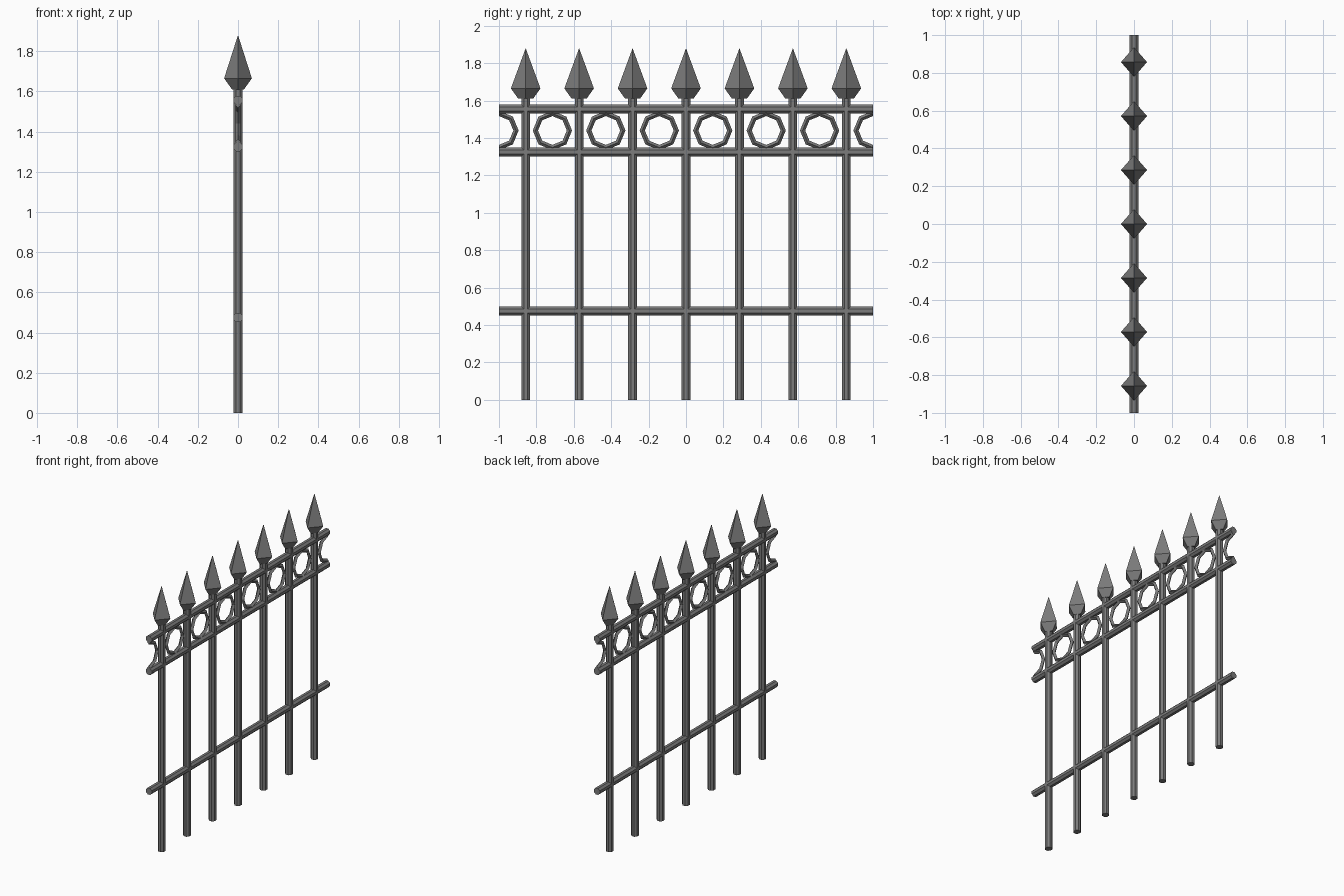
import bpy, bmesh, math
from mathutils import Matrix, Vector

cube = bpy.data.objects.get("Cube")
if cube:
    bpy.data.objects.remove(cube, do_unlink=True)

iron = bpy.data.materials.new("dark_grey_iron")
iron.use_nodes = True
GREY = (0.2, 0.2, 0.2, 1)
iron.diffuse_color = GREY
iron.node_tree.nodes["Principled BSDF"].inputs["Base Color"].default_value = GREY

SPACING = 2 / 7
BAR_R = 0.025
RING_Z = 1.44


def finish(name, bm):
    bmesh.ops.recalc_face_normals(bm, faces=bm.faces)
    mesh = bpy.data.meshes.new(name)
    bm.to_mesh(mesh)
    bm.free()
    mesh.materials.append(iron)
    obj = bpy.data.objects.new(name, mesh)
    bpy.context.collection.objects.link(obj)
    return obj


def octagonal_bar(name, length, centre, along_y=False):
    bm = bmesh.new()
    turn = Matrix.Rotation(math.pi / 8, 4, "Z")
    if along_y:
        turn = Matrix.Rotation(math.pi / 2, 4, "X") @ turn
    bmesh.ops.create_cone(bm, cap_ends=True, segments=8, radius1=BAR_R, radius2=BAR_R,
                          depth=length, matrix=Matrix.Translation(centre) @ turn)
    return finish(name, bm)


def spearhead(name, y):
    # four-sided head: narrow collar, wide shoulder, sharp point
    bm = bmesh.new()
    loops = []
    for rx, ry, z in ((0.03, 0.04, 1.61), (0.069, 0.079, 1.665)):
        loops.append([bm.verts.new((rx * dx, y + ry * dy, z))
                      for dx, dy in ((1, 0), (0, 1), (-1, 0), (0, -1))])
    low, wide = loops
    tip = bm.verts.new((0, y, 1.88))
    bm.faces.new(low)
    for i in range(4):
        j = (i + 1) % 4
        bm.faces.new((low[i], low[j], wide[j], wide[i]))
        bm.faces.new((wide[i], wide[j], tip))
    return finish(name, bm)


def ring(name, y):
    # octagonal ring with a diamond section, trimmed at the panel ends
    bm = bmesh.new()
    section = ((0.105, 0), (0.091, 0.013), (0.077, 0), (0.091, -0.013))
    loops = []
    for k in range(8):
        a = k * math.pi / 4
        loops.append([bm.verts.new((x, y + r * math.cos(a), RING_Z + r * math.sin(a)))
                      for r, x in section])
    for k in range(8):
        a, b = loops[k], loops[(k + 1) % 8]
        for i in range(4):
            j = (i + 1) % 4
            bm.faces.new((a[i], a[j], b[j], b[i]))
    if abs(y) > 0.95:
        side = math.copysign(1, y)
        bmesh.ops.bisect_plane(bm, geom=bm.verts[:] + bm.edges[:] + bm.faces[:],
                               plane_co=Vector((0, side, 0)), plane_no=Vector((0, side, 0)),
                               clear_outer=True)
        bmesh.ops.holes_fill(bm, edges=[e for e in bm.edges if e.is_boundary], sides=4)
    return finish(name, bm)


# uprights with their spearheads
for i in range(7):
    y = (i - 3) * SPACING
    octagonal_bar(f"upright_{i + 1}", 1.63, (0, y, 0.815))
    spearhead(f"spearhead_{i + 1}", y)

# rails
for name, z in (("bottom_rail", 0.475), ("middle_rail", 1.325), ("top_rail", 1.555)):
    octagonal_bar(name, 2, (0, 0, z), along_y=True)

# rings between the uprights, half rings at both ends
for i in range(8):
    ring(f"ring_{i + 1}", (i - 3.5) * SPACING)
